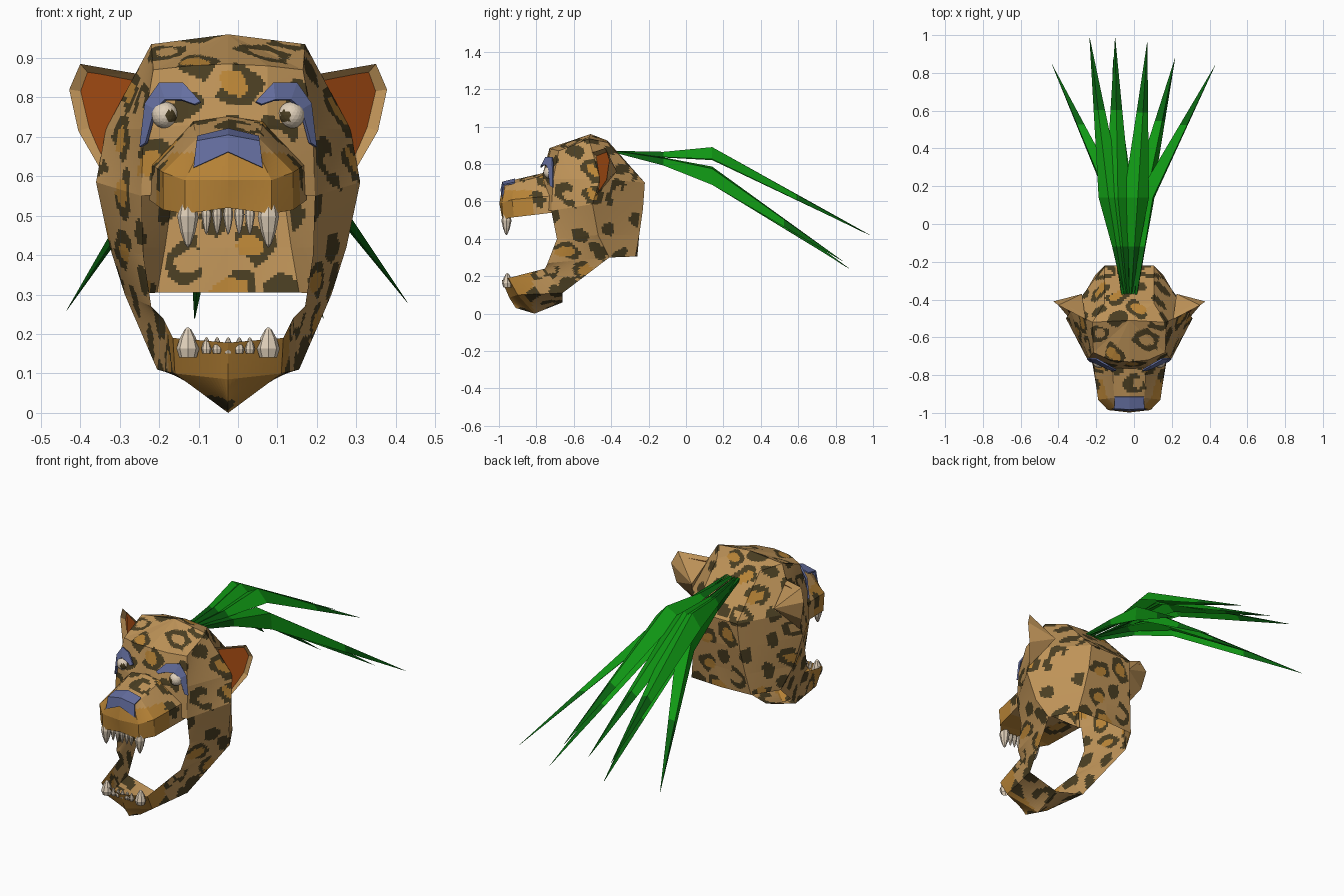
import bpy, bmesh, math, random
from mathutils import Vector, Matrix, kdtree, noise

if "Cube" in bpy.data.objects:
    bpy.data.objects.remove(bpy.data.objects["Cube"])

CX = -0.025          # the head sits slightly left of the plume's centre


def mat(name, r, g, b):
    m = bpy.data.materials.new(name)
    lin = [((c / 255 + 0.055) / 1.055) ** 2.4 for c in (r, g, b)]
    m.diffuse_color = (*lin, 1)
    m.use_nodes = True
    m.node_tree.nodes["Principled BSDF"].inputs["Base Color"].default_value = m.diffuse_color
    return m


TAN = mat("tan fur", 190, 147, 88)
DARK = mat("dark spots", 74, 62, 34)
GOLD = mat("golden fur", 186, 133, 55)
BLUE = mat("slate blue", 101, 111, 160)
ORANGE = mat("ear orange", 162, 74, 18)
IVORY = mat("ivory", 224, 208, 186)
GREEN = mat("leaf green", 16, 152, 20)
DKGREEN = mat("dark green", 9, 98, 16)


def finish(name, bm, mats, dx=CX):
    bmesh.ops.translate(bm, verts=bm.verts, vec=(dx, 0, 0))
    me = bpy.data.meshes.new(name)
    bm.to_mesh(me)
    bm.free()
    ob = bpy.data.objects.new(name, me)
    bpy.context.collection.objects.link(ob)
    for m in mats:
        me.materials.append(m)
    return ob


def grid(rows):
    """Quads between neighbouring rows of points."""
    return [(a[i], a[i + 1], b[i + 1], b[i])
            for a, b in zip(rows, rows[1:]) for i in range(len(a) - 1)]


def mirrored(faces):
    """Mesh of the given faces and their mirror images in x."""
    bm = bmesh.new()
    for s in (1, -1):
        for f in faces:
            pts = list(dict.fromkeys(f))
            if len(pts) > 2:
                bm.faces.new([bm.verts.new((s * x, y, z)) for x, y, z in pts])
    bmesh.ops.remove_doubles(bm, verts=bm.verts, dist=1e-4)
    bmesh.ops.recalc_face_normals(bm, faces=bm.faces)
    return bm


def spotted(name, faces, seed, cuts):
    """Finely divided surface, painted with blobs and open rosettes."""
    bm = mirrored(faces)
    bmesh.ops.subdivide_edges(bm, edges=bm.edges[:], cuts=cuts, use_grid_fill=True)
    rng = random.Random(seed)
    cells = [(f, f.calc_center_median()) for f in bm.faces]
    spots = []
    for f, p in rng.sample(cells, min(len(cells), 4000)):
        if p.y > -0.85 and all((p - s[0]).length > 0.118 for s in spots):
            axis = Vector([rng.uniform(-1, 1) for _ in range(3)]).normalized()
            gap = Vector([rng.uniform(-1, 1) for _ in range(3)]).normalized()
            spots.append((p, axis, gap, rng.random()))
    kd = kdtree.KDTree(len(spots))
    for i, s in enumerate(spots):
        kd.insert(s[0], i)
    kd.balance()
    for f, p in cells:
        f.material_index = 2 if p.y < -0.82 and p.z < 0.66 else 0
        if not spots:
            continue
        c, axis, gap, kind = spots[kd.find(p)[1]]
        v = p - c
        d = (v - axis * v.dot(axis) * 0.45).length + 0.014 * noise.noise(p * 22)
        if kind < 0.55:
            if d < 0.035:
                f.material_index = 1
        elif d < 0.027:
            f.material_index = 2 if kind > 0.75 else f.material_index
        elif d < 0.053 and v.dot(gap) < 0.02:
            f.material_index = 1
    return finish(name, bm, [TAN, DARK, GOLD])


# Head shell: rings run from front centre to back centre
crown = [(0, -.51, .96)] * 6
brow = [(0, -.73, .885), (.1, -.72, .88), (.19, -.68, .87),
        (.195, -.52, .935), (.13, -.42, .915), (0, -.42, .925)]
eye = [(0, -.77, .73), (.1, -.765, .73), (.215, -.71, .72),
       (.31, -.46, .72), (.13, -.22, .70), (0, -.22, .70)]
cheek = [(0, -.79, .56), (.1, -.79, .56), (.22, -.72, .55),
         (.335, -.50, .585), (.14, -.23, .56), (0, -.23, .56)]
low = [(.215, -.69, .40), (.30, -.47, .42), (.16, -.25, .42), (0, -.25, .42)]
neck = [(.195, -.74, .27), (.262, -.41, .30), (.18, -.27, .305), (0, -.26, .305)]
hinge = [(.165, -.755, .24), (.18, -.66, .11)]
spotted("head", grid([crown, brow, eye, cheek]) + grid([cheek[2:], low, neck])
        + grid([neck[:2], hinge]), 3, 17)

# Lower jaw: open channel with a keel
jaw = [[hinge[0], (.14, -.95, .19), (0, -.985, .178)],
       [hinge[1], (.135, -.90, .10), (0, -.945, .085)],
       [(0, -.66, .06), (0, -.81, 0), (0, -.91, .03)]]
spotted("lower_jaw", grid(jaw), 5, 13)

# Muzzle: sections from the face to the nose, then the front wall and palate
muzzle = [[(0, -.75, .755), (.09, -.74, .745), (.195, -.71, .63), (.2, -.71, .54), (0, -.72, .55)],
          [(0, -.92, .715), (.08, -.92, .695), (.165, -.93, .61), (.165, -.92, .515), (0, -.92, .535)],
          [(0, -.975, .69), (.07, -.97, .67), (.11, -.985, .59), (.11, -.98, .505), (0, -.985, .52)],
          [(0, -.975, .69), (0, -.985, .66), (0, -.998, .59), (0, -.985, .52), (0, -.985, .52)]]
spotted("muzzle", grid(muzzle), 8, 11)


# Thin plates: nose pad and eyelids
def plate(name, rows):
    ob = finish(name, mirrored(grid(rows)), [BLUE])
    mod = ob.modifiers.new("thickness", 'SOLIDIFY')
    mod.thickness = 0.009
    return ob


plate("nose_pad", [[(0, -.915, .722), (.078, -.915, .703)],
                   [(0, -.982, .705), (.08, -.978, .69)],
                   [(0, -.992, .662), (.088, -.985, .622)]])
plate("eyelids", [[(.225, -.715, .675), (.21, -.73, .685)],
                  [(.212, -.715, .785), (.187, -.738, .77)],
                  [(.175, -.718, .838), (.16, -.748, .795)],
                  [(.115, -.752, .838), (.12, -.768, .795)],
                  [(.07, -.777, .79), (.085, -.78, .783)]])

# Eyes: ivory balls with a dark iris on the forward inner side
for s, side in ((1, "right"), (-1, "left")):
    bm = bmesh.new()
    bmesh.ops.create_icosphere(bm, subdivisions=3, radius=0.034,
                               matrix=Matrix.Translation((s * .16, -.728, .755)))
    look = Vector((-s * .5, -.85, -.1)).normalized()
    for f in bm.faces:
        f.material_index = int(f.normal.dot(look) > 0.88)
    finish(side + "_eye", bm, [IVORY, DARK])

# Ears: cups with a tan rim and back and a sunken orange lining
rim = [(.232, -.505, .86), (.375, -.43, .885), (.403, -.41, .82),
       (.38, -.425, .715), (.325, -.49, .62)]
back = (.25, -.37, .76)
for s, side in ((1, "right"), (-1, "left")):
    bm = bmesh.new()
    vs = [bm.verts.new((s * x, y, z)) for x, y, z in rim]
    tip = bm.verts.new((s * back[0], back[1], back[2]))
    front = bm.faces.new(vs)
    for a, b in zip(vs, vs[1:] + vs[:1]):
        bm.faces.new((b, a, tip))
    bmesh.ops.recalc_face_normals(bm, faces=bm.faces)
    bmesh.ops.inset_individual(bm, faces=[front], thickness=0.022, depth=-0.02)
    front.material_index = 1
    finish(side + "_ear", bm, [TAN, ORANGE])


# Teeth
def fangs(name, teeth):
    """Each tooth: x, y, root z, tip z, radius."""
    bm = bmesh.new()
    for x, y, z0, z1, r in teeth:
        h = z1 - z0
        prev = None
        for t, k in ((0, .75), (.3, 1), (.65, .7), (.92, .3), (1, .06)):
            ring = [bm.verts.new((x + r * k * math.cos(a * math.pi / 4),
                                  y + r * k * math.sin(a * math.pi / 4), z0 + h * t))
                    for a in range(8)]
            if prev:
                for i in range(8):
                    j = (i + 1) % 8
                    bm.faces.new((prev[i], prev[j], ring[j], ring[i]))
            prev = ring
        bm.faces.new(prev)
    bmesh.ops.recalc_face_normals(bm, faces=bm.faces)
    finish(name, bm, [IVORY])


row = [-.055, -.028, 0, .028, .055]
fangs("upper_teeth", [(s * .102, -.96, .53, .42, .027) for s in (1, -1)]
      + [(x, -.968, .525, .452, .013) for x in row])
fangs("lower_teeth", [(s * .102, -.955, .14, .217, .029) for s in (1, -1)]
      + [(x, -.965, .15, .192, .013) for x in row])


# Plume: folded spear-shaped feathers, a high and a low group
def feather(i, root_x, mid_x, tip, high, roll):
    mid = Vector((mid_x, .14, .89 if high else .775))
    end = Vector(tip)
    path = [(Vector((root_x, -.38, .87)), .008),
            (Vector(((root_x + mid_x) / 2, -.12, .865 if high else .83)), .03),
            (mid, .068), (mid.lerp(end, .28), .049),
            (mid.lerp(end, .55), .031), (end, .001)]
    side = Vector((math.cos(roll), 0, -math.sin(roll)))
    down = Vector((-math.sin(roll), 0, -math.cos(roll)))
    bm = bmesh.new()
    prev = None
    for k, (p, w) in enumerate(path):
        sec = [bm.verts.new(q) for q in (p - side * w + down * w * .8, p,
                                         p + side * w + down * w * .8)]
        if prev:
            for j in (0, 1):
                f = bm.faces.new((prev[j], prev[j + 1], sec[j + 1], sec[j]))
                f.material_index = int(k in (1, 5))
        prev = sec
    finish("feather_%d" % i, bm, [GREEN, DKGREEN], 0)


plume = [(-.065, -.14, (-.435, .845, .26), False, -.8),
         (-.05, -.135, (-.235, .985, .42), True, -.25),
         (-.035, -.085, (-.10, .985, .42), True, 0),
         (-.03, -.07, (-.11, .87, .24), False, 0),
         (-.015, .02, (.07, .96, .43), True, .15),
         (0, .065, (.217, .875, .24), False, .5),
         (.015, .10, (.43, .84, .28), False, .8)]
for i, args in enumerate(plume):
    feather(i + 1, *args)
